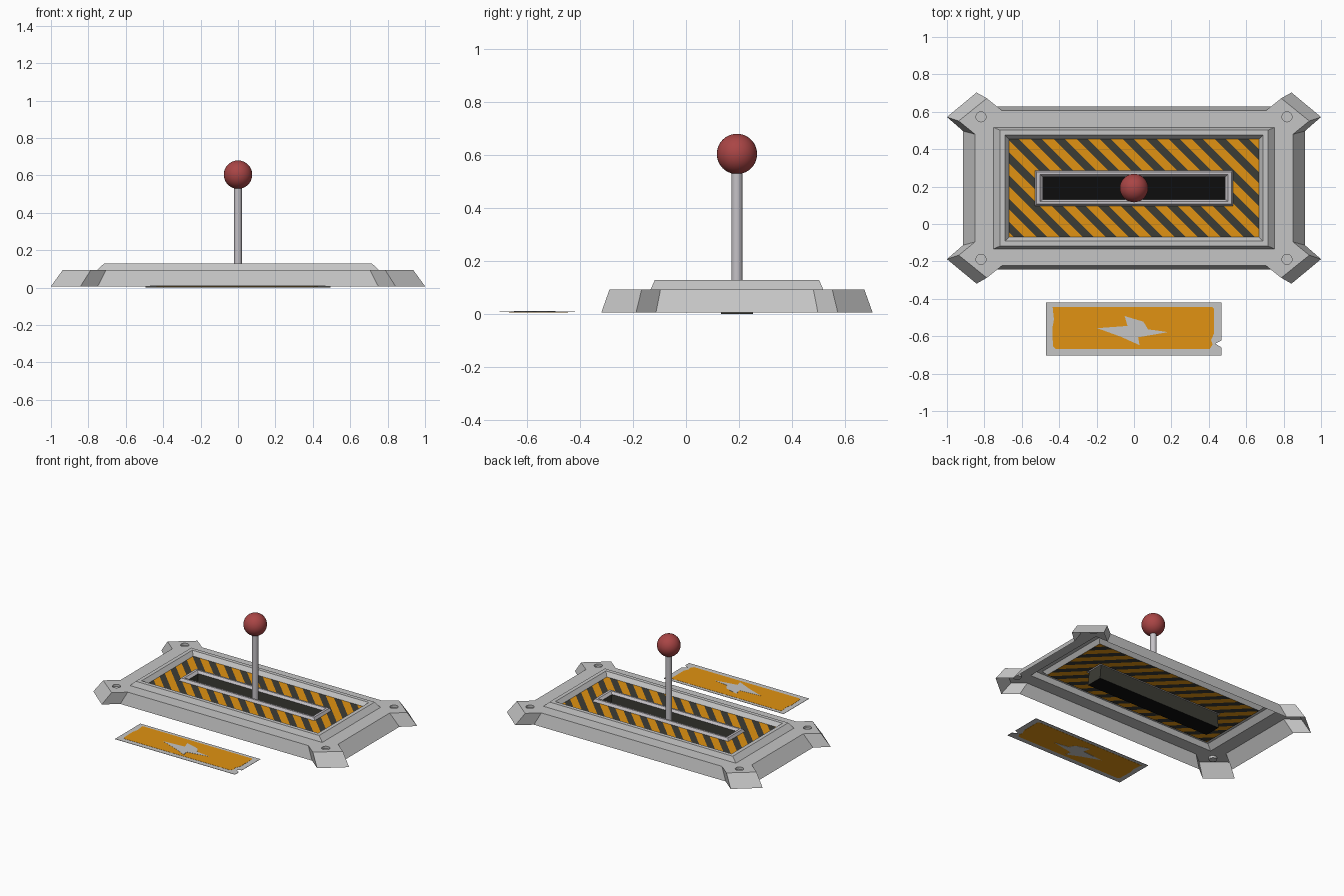
import bpy, bmesh, math
from mathutils import Vector

if "Cube" in bpy.data.objects:
    bpy.data.objects.remove(bpy.data.objects["Cube"])

CY = 0.192  # centre of the lever base in y


def mat(name, r, g, b):
    m = bpy.data.materials.new(name)
    m.diffuse_color = (r, g, b, 1)
    m.use_nodes = True
    m.node_tree.nodes["Principled BSDF"].inputs["Base Color"].default_value = m.diffuse_color
    return m


GREY = mat("metal grey", 0.56, 0.56, 0.56)
TRIM = mat("trim grey", 0.56, 0.54, 0.57)
ORANGE = mat("warning orange", 0.75, 0.29, 0.006)
DARK = mat("dark stripe", 0.045, 0.045, 0.036)
BLACK = mat("slot black", 0.004, 0.004, 0.004)
RED = mat("knob red", 0.40, 0.06, 0.06)


def finish(name, bm, *mats, recalc=True):
    if recalc:
        bmesh.ops.recalc_face_normals(bm, faces=bm.faces)
    me = bpy.data.meshes.new(name)
    bm.to_mesh(me)
    bm.free()
    for m in mats:
        me.materials.append(m)
    ob = bpy.data.objects.new(name, me)
    bpy.context.collection.objects.link(ob)
    return ob


def rect(bm, hx, hy, z):
    return [bm.verts.new((sx * hx, CY + sy * hy, z))
            for sx, sy in ((1, 1), (-1, 1), (-1, -1), (1, -1))]


def bridge(bm, a, b):
    n = len(a)
    return [bm.faces.new((a[i], a[(i + 1) % n], b[(i + 1) % n], b[i])) for i in range(n)]


def rings(bm, levels):
    loops = [rect(bm, *l) for l in levels]
    for a, b in zip(loops, loops[1:]):
        bridge(bm, a, b)
    return loops


def prism(name, pts, z0, z1, m):
    bm = bmesh.new()
    lo = [bm.verts.new((x, y, z0)) for x, y in pts]
    hi = [bm.verts.new((x, y, z1)) for x, y in pts]
    bridge(bm, lo, hi)
    bm.faces.new(lo[::-1])
    bm.faces.new(hi)
    return finish(name, bm, m)


# base frame: sloped outline with a splayed foot on each corner
FOOT_TOP = [(0.85, 0.288), (0.937, 0.359), (0.787, 0.48), (0.706, 0.415)]
FOOT_LOW = [(0.914, 0.305), (1.0, 0.380), (0.842, 0.511), (0.75, 0.436)]


def outline(bm, pts, z):
    loop = []
    for sx, sy in ((1, 1), (-1, 1), (-1, -1), (1, -1)):
        quarter = pts if sx * sy > 0 else pts[::-1]
        loop += [bm.verts.new((sx * x, CY + sy * y, z)) for x, y in quarter]
    return loop


bm = bmesh.new()
low, top = outline(bm, FOOT_LOW, 0.007), outline(bm, FOOT_TOP, 0.094)
bridge(bm, low, top)
rim = rings(bm, [(0.752, 0.325, 0.094), (0.717, 0.31, 0.128),
                 (0.69, 0.283, 0.128), (0.668, 0.262, 0.10)])[0]
for q in range(4):
    # flat strip between neighbouring feet
    bm.faces.new((top[4 * q + 3], top[(4 * q + 4) % 16], rim[(q + 1) % 4], rim[q]))
    # foot top with a recessed bolt hole
    loop = top[4 * q:4 * q + 4] + [rim[q]]
    edges = []
    for i in range(5):
        a, b = loop[i], loop[(i + 1) % 5]
        edges.append(bm.edges.get((a, b)) or bm.edges.new((a, b)))
    sx, sy = ((1, 1), (-1, 1), (-1, -1), (1, -1))[q]
    circ = [[bm.verts.new((sx * 0.818 + 0.027 * math.cos(t * math.pi / 8),
                           CY + sy * 0.381 + 0.027 * math.sin(t * math.pi / 8), z))
             for t in range(16)] for z in (0.094, 0.078)]
    edges += [bm.edges.new((circ[0][i], circ[0][(i + 1) % 16])) for i in range(16)]
    bmesh.ops.triangle_fill(bm, edges=edges, use_beauty=True, use_dissolve=False,
                            normal=(0, 0, 1))
    bridge(bm, circ[0], circ[1])
    bm.faces.new(circ[1])
finish("base_frame", bm, GREY)

# hazard panel: ring around the slot, cut into diagonal stripes
bm = bmesh.new()
rings(bm, [(0.668, 0.262, 0.10), (0.50, 0.07, 0.10)])
PERIOD, PHASE = 0.123, -0.59
bounds = []
for k in range(-4, 18):
    for c in (PHASE + k * PERIOD, PHASE + k * PERIOD + 0.058):
        bmesh.ops.bisect_plane(bm, geom=bm.verts[:] + bm.edges[:] + bm.faces[:],
                               plane_co=(c, 0, 0), plane_no=Vector((1, 1, 0)).normalized())
for f in bm.faces:
    c = f.calc_center_median()
    f.material_index = 1 if (c.x + c.y - PHASE) % PERIOD < 0.058 else 0
    if f.normal.z < 0:
        f.normal_flip()
finish("hazard_panel", bm, ORANGE, DARK, recalc=False)

# raised trim around the slot
bm = bmesh.new()
rings(bm, [(0.53, 0.095, 0.10), (0.52, 0.085, 0.118),
           (0.503, 0.072, 0.118), (0.487, 0.06, 0.102)])
finish("slot_trim", bm, TRIM)

# slot box, open at the top, with a black floor
bm = bmesh.new()
loops = rings(bm, [(0.487, 0.06, 0.102), (0.495, 0.06, 0.0)])
bm.faces.new(loops[1]).material_index = 1
finish("slot_box", bm, DARK, BLACK)


def smooth(name, m):
    ob = bpy.context.object
    ob.name = name
    ob.data.materials.append(m)
    bpy.ops.object.shade_smooth_by_angle(angle=math.radians(40))


# lever
bpy.ops.mesh.primitive_cylinder_add(vertices=24, radius=0.021, depth=0.54,
                                    location=(0, CY, 0.275))
smooth("lever_rod", TRIM)
bpy.ops.mesh.primitive_uv_sphere_add(segments=32, ring_count=20, radius=0.076,
                                     location=(0, CY, 0.604))
smooth("lever_knob", RED)

# warning plate with a notch in its right edge
prism("sign_plate", [(-0.47, -0.703), (0.468, -0.703), (0.468, -0.66), (0.435, -0.64),
                     (0.468, -0.622), (0.468, -0.419), (-0.47, -0.419)],
      0.008, 0.010, GREY)
prism("sign_orange", [(-0.42, -0.668), (0.405, -0.668), (0.42, -0.645), (0.412, -0.62),
                      (0.428, -0.585), (0.428, -0.455), (0.42, -0.444), (-0.435, -0.444),
                      (-0.428, -0.51), (-0.437, -0.56), (-0.433, -0.655)],
      0.007, 0.011, ORANGE)
# lightning bolt mark
prism("sign_bolt", [(-0.197, -0.557), (-0.035, -0.545), (-0.05, -0.492), (0.05, -0.522),
                    (0.075, -0.563), (0.182, -0.578), (0.022, -0.606), (0.03, -0.648),
                    (-0.07, -0.603)],
      0.006, 0.012, GREY)
